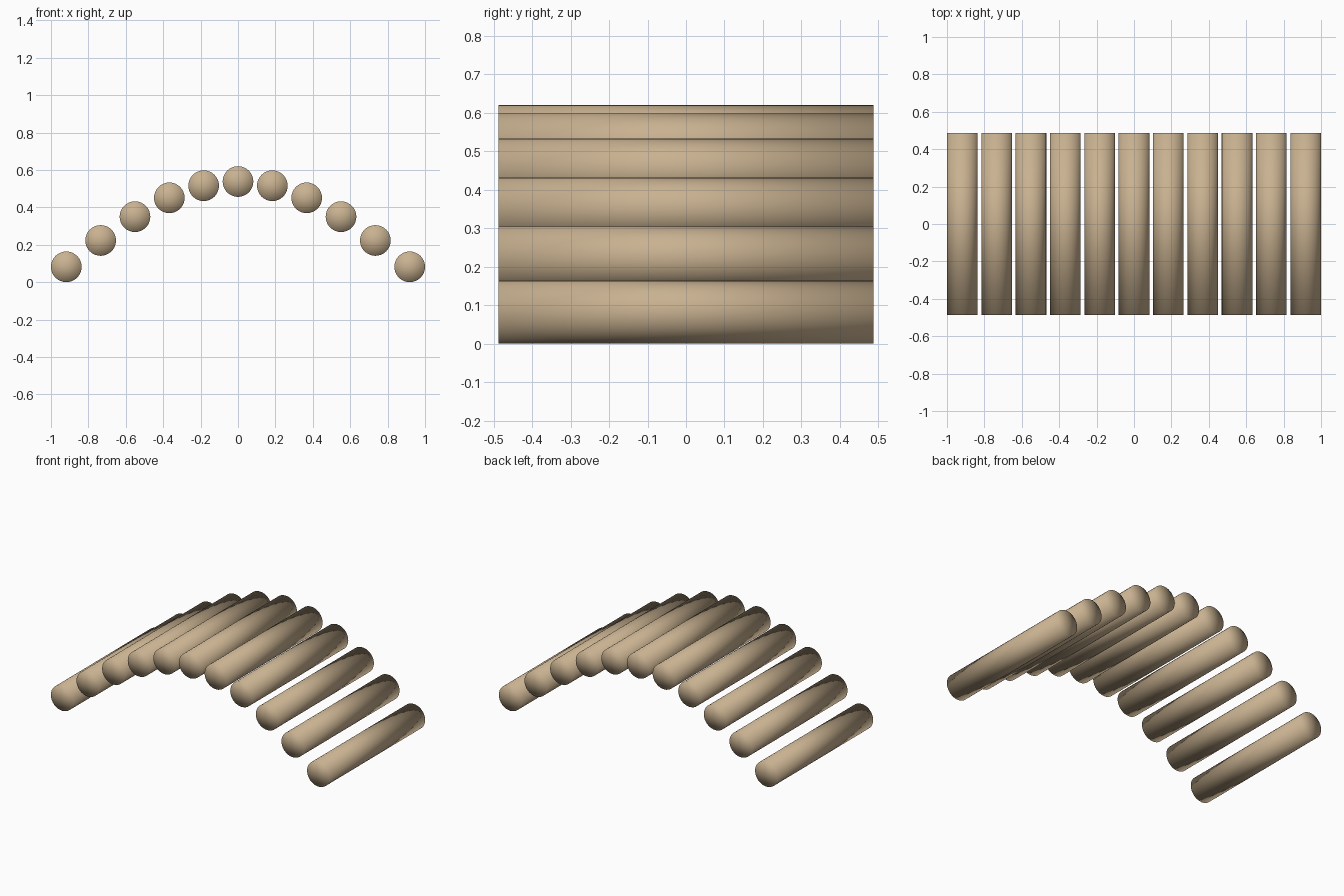
import bpy
import math

cube = bpy.data.objects.get("Cube")
if cube:
    bpy.data.objects.remove(cube, do_unlink=True)

COUNT = 11        # logs along the arch
RADIUS = 0.082
LENGTH = 0.974
RISE = 0.456      # lift of the middle log

# Wood colour
wood = bpy.data.materials.new("tan_wood")
wood.use_nodes = True
colour = (0.58, 0.44, 0.28, 1)
wood.diffuse_color = colour
wood.node_tree.nodes["Principled BSDF"].inputs["Base Color"].default_value = colour


def add_log(index):
    """One log lying front to back, placed on a sine arch."""
    t = index / (COUNT - 1)
    x = (1 - RADIUS) * (2 * t - 1)
    z = RADIUS + RISE * math.sin(math.pi * t)
    bpy.ops.mesh.primitive_cylinder_add(
        vertices=32, radius=RADIUS, depth=LENGTH, end_fill_type='TRIFAN',
        location=(x, 0, z), rotation=(math.pi / 2, 0, 0))
    log = bpy.context.object
    log.name = f"arch_log_{index + 1}"
    log.data.materials.append(wood)
    # Soft shading runs over the end caps too
    bpy.ops.object.shade_smooth()


# Arched row of logs
for i in range(COUNT):
    add_log(i)
